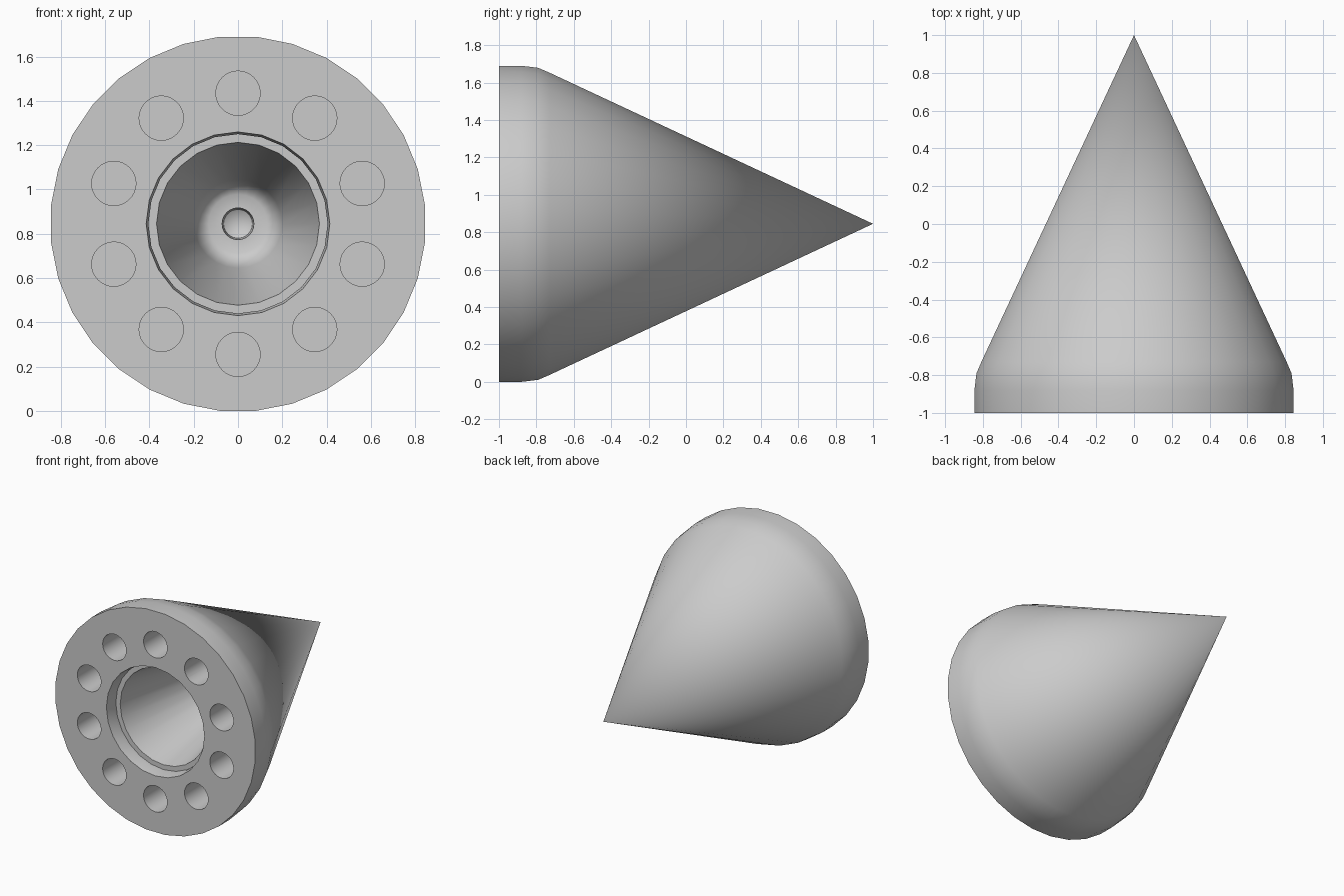
import bpy
import bmesh
from math import pi, sin, cos
from mathutils import Matrix

if "Cube" in bpy.data.objects:
    bpy.data.objects.remove(bpy.data.objects["Cube"])

R = 0.845  # height of the axis above the ground

grey = bpy.data.materials.new("plain_grey")
grey.use_nodes = True
colour = (0.6, 0.6, 0.6, 1)
grey.diffuse_color = colour
grey.node_tree.nodes["Principled BSDF"].inputs["Base Color"].default_value = colour


def lathe(name, profile, sides, centre=(0, R), turn=0.0):
    """Closed solid turned about an axis along y; profile is (radius, y)."""
    bm = bmesh.new()
    x0, z0 = centre
    rings = []
    for r, y in profile:
        if r == 0:
            rings.append([bm.verts.new((x0, y, z0))])
            continue
        angles = [turn + 2 * pi * i / sides for i in range(sides)]
        rings.append([bm.verts.new((x0 + r * sin(a), y, z0 + r * cos(a))) for a in angles])
    for a, b in zip(rings, rings[1:]):
        for i in range(sides):
            j = (i + 1) % sides
            if len(b) == 1:
                bm.faces.new((a[i], a[j], b[0]))
            else:
                bm.faces.new((a[i], a[j], b[j], b[i]))
    for ring in (rings[0], rings[-1]):
        if len(ring) > 1:
            bm.faces.new(ring)
    bmesh.ops.recalc_face_normals(bm, faces=bm.faces)
    mesh = bpy.data.meshes.new(name)
    bm.to_mesh(mesh)
    bm.free()
    mesh.materials.append(grey)
    obj = bpy.data.objects.new(name, mesh)
    bpy.context.collection.objects.link(obj)
    return obj


def cut(target, cutter):
    cutter.hide_render = True
    mod = target.modifiers.new("cut", "BOOLEAN")
    mod.operation = "DIFFERENCE"
    mod.solver = "EXACT"
    mod.object = cutter
    bpy.context.view_layer.objects.active = target
    bpy.ops.object.modifier_apply(modifier=mod.name)
    bpy.data.objects.remove(cutter)


# Pointed body with a short rounded shoulder
body = lathe("cone_body", [(0.849, -1), (0.849, -0.88), (0.838, -0.79),
                           (0.812, -0.73), (0, 1)], 32, turn=pi / 32)

# Stepped mouth, tapering chamber and small end bore
cut(body, lathe("chamber_cutter", [
    (0.419, -1.02), (0.415, -1), (0.405, -0.93), (0.405, -0.9), (0.368, -0.9),
    (0.20, -0.1), (0.185, -0.05), (0.16, -0.015), (0.133, 0),
    (0.072, 0), (0.065, 0.1), (0, 0.14)], 24))

# Ring of ten blind holes in the flat base
for i in range(10):
    a = 2 * pi * i / 10
    centre = (0.59 * sin(a), R + 0.59 * cos(a))
    cut(body, lathe("hole_cutter", [(0.1, -1.05), (0.1, -0.7)], 32, centre))

# Smooth turned surfaces with crisp rims
bpy.ops.object.select_all(action="DESELECT")
body.select_set(True)
bpy.context.view_layer.objects.active = body
bpy.ops.object.shade_smooth_by_angle(angle=pi / 6)
